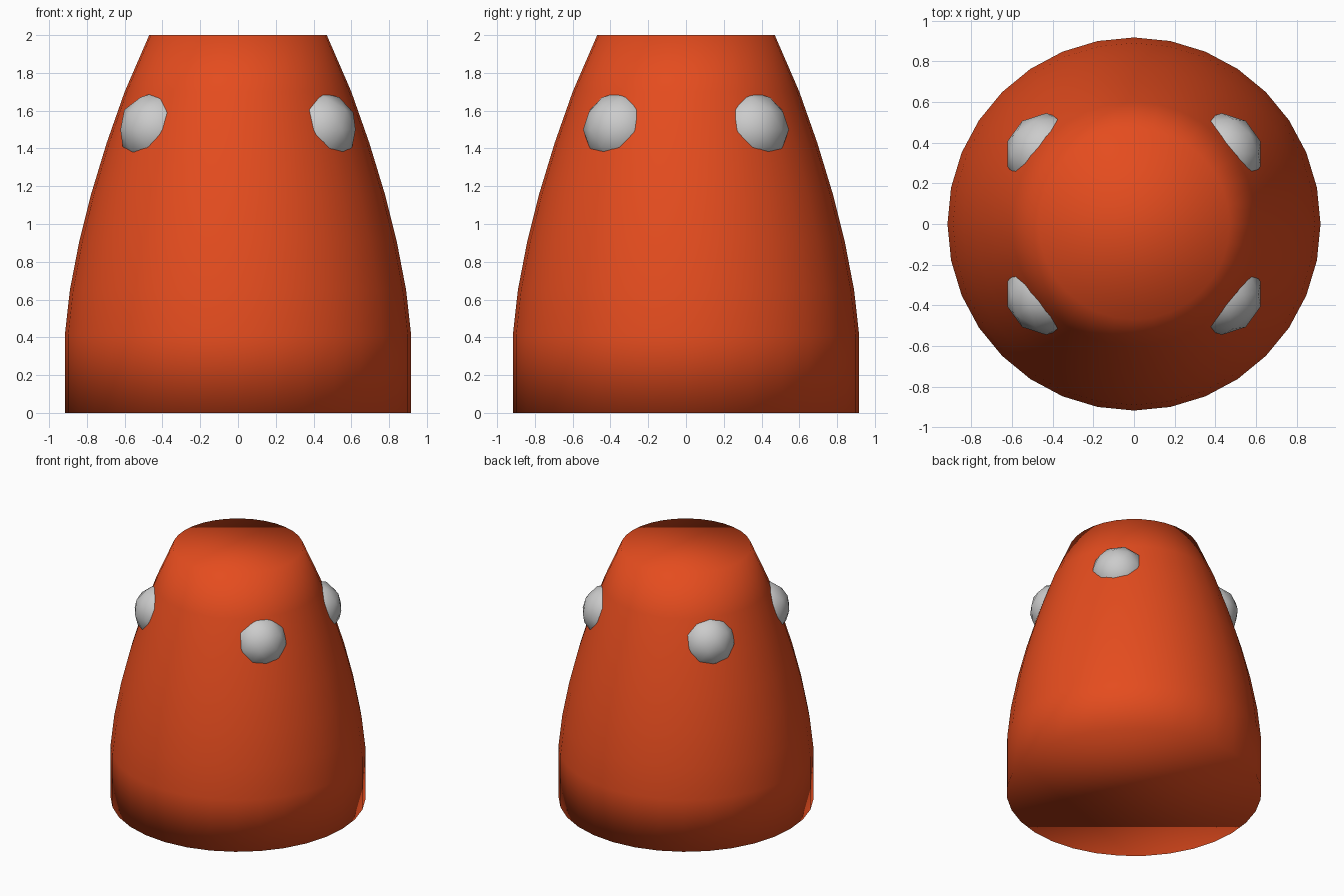
import bpy, bmesh, math

if "Cube" in bpy.data.objects:
    bpy.data.objects.remove(bpy.data.objects["Cube"])

# Body: tapered bullet shape turned from a short profile, 32 sides
PROFILE = [(0.917, 0), (0.917, 0.41), (0.89, 0.65), (0.84, 0.91),
           (0.777, 1.16), (0.695, 1.43), (0.60, 1.70), (0.47, 2.0)]
SIDES = 32

bm = bmesh.new()
rings = []
for r, z in PROFILE:
    rings.append([bm.verts.new((r * math.cos(2 * math.pi * i / SIDES),
                                r * math.sin(2 * math.pi * i / SIDES), z))
                  for i in range(SIDES)])
for a, b in zip(rings, rings[1:]):
    for i in range(SIDES):
        j = (i + 1) % SIDES
        bm.faces.new((a[i], a[j], b[j], b[i]))
bm.faces.new(rings[0][::-1])   # base
bm.faces.new(rings[-1])        # flat top
for f in bm.faces:
    f.smooth = True
mesh = bpy.data.meshes.new("body")
bm.to_mesh(mesh)
bm.free()
body = bpy.data.objects.new("body", mesh)
bpy.context.collection.objects.link(body)

orange = bpy.data.materials.new("orange")
orange.diffuse_color = (0.78, 0.072, 0.013, 1)
orange.use_nodes = True
orange.node_tree.nodes["Principled BSDF"].inputs["Base Color"].default_value = orange.diffuse_color
mesh.materials.append(orange)

# Four grey balls sunk into the upper body
for sx, side in ((-1, "left"), (1, "right")):
    for sy, end in ((-1, "front"), (1, "back")):
        bpy.ops.mesh.primitive_ico_sphere_add(
            subdivisions=2, radius=0.2, location=(sx * 0.432, sy * 0.345, 1.5))
        ball = bpy.context.object
        ball.name = f"{end}_{side}_ball"
        bpy.ops.object.shade_smooth()
